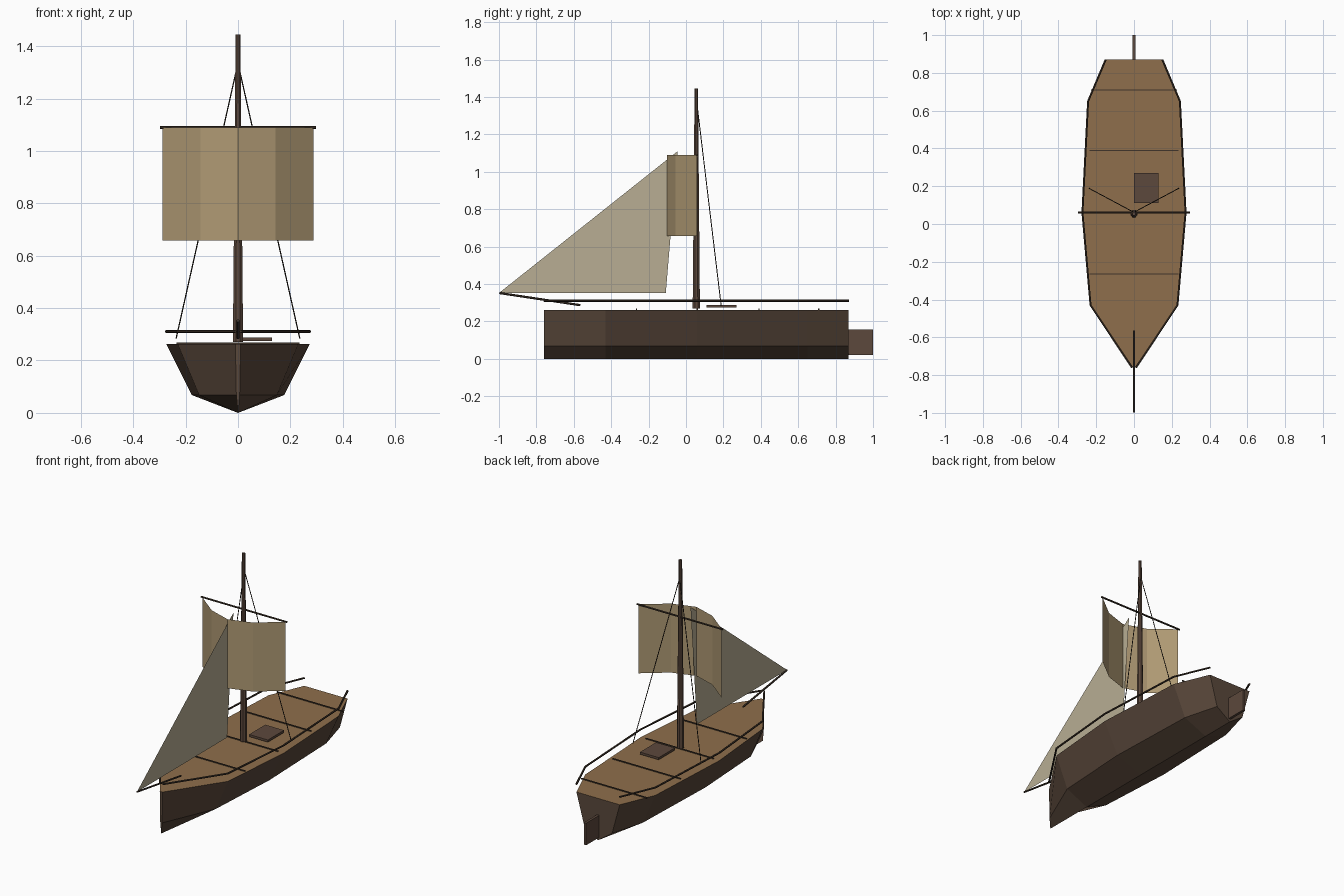
import bpy, bmesh, math
from mathutils import Vector

if "Cube" in bpy.data.objects:
    bpy.data.objects.remove(bpy.data.objects["Cube"])


def material(name, hex_code):
    def lin(c):
        return c / 12.92 if c <= 0.04045 else ((c + 0.055) / 1.055) ** 2.4
    m = bpy.data.materials.new(name)
    rgb = [lin(int(hex_code[i:i + 2], 16) / 255) for i in (0, 2, 4)]
    m.diffuse_color = (*rgb, 1)
    m.use_nodes = True
    m.node_tree.nodes["Principled BSDF"].inputs["Base Color"].default_value = m.diffuse_color
    return m


HULL = material("hull wood", "5A483B")
DECK = material("deck wood", "8F6F4C")
SPAR = material("spar wood", "5C483C")
DARK = material("dark trim", "40342A")
ROPE = material("rope", "2A241E")
CANVAS = material("square sail canvas", "B09A74")
PALE = material("pale canvas", "B8AE94")


def finish(name, bm, *mats):
    me = bpy.data.meshes.new(name)
    bm.to_mesh(me)
    bm.free()
    for m in mats:
        me.materials.append(m)
    ob = bpy.data.objects.new(name, me)
    bpy.context.collection.objects.link(ob)
    return ob


def rod(name, pts, r0, r1, mat, sides=6):
    """Faceted rod running through a list of points."""
    bm = bmesh.new()
    pts = [Vector(p) for p in pts]
    rings = []
    for i, p in enumerate(pts):
        d = (pts[min(i + 1, len(pts) - 1)] - pts[max(i - 1, 0)]).normalized()
        side = d.cross(Vector((0, 0, 1)))
        side = side.normalized() if side.length > 0.01 else Vector((1, 0, 0))
        up = side.cross(d).normalized()
        r = r0 + (r1 - r0) * i / (len(pts) - 1)
        angles = [2 * math.pi * (k + 0.5) / sides for k in range(sides)]
        rings.append([bm.verts.new(p + (side * math.cos(a) + up * math.sin(a)) * r)
                      for a in angles])
    for a, b in zip(rings, rings[1:]):
        for k in range(sides):
            n = (k + 1) % sides
            bm.faces.new((a[k], a[n], b[n], b[k]))
    bm.faces.new(rings[0])
    bm.faces.new(rings[-1])
    bmesh.ops.recalc_face_normals(bm, faces=bm.faces)
    return finish(name, bm, mat)


def box(name, lo, hi, mat):
    bm = bmesh.new()
    bmesh.ops.create_cube(bm, size=1)
    for v in bm.verts:
        v.co = [(a + b) / 2 + c * (b - a) for a, b, c in zip(lo, hi, v.co)]
    return finish(name, bm, mat)


# Hull: half widths along the length, lofted through a V-bottomed section
stations = [(-0.76, 0.01), (-0.43, 0.23), (0.06, 0.273), (0.65, 0.243), (0.87, 0.15)]
TOP, CHINE = 0.262, 0.068
bm = bmesh.new()
rings = []
for y, w in stations:
    section = [(-w, TOP), (-w * 0.645, CHINE), (0, 0), (w * 0.645, CHINE), (w, TOP)]
    rings.append([bm.verts.new((x, y, z)) for x, z in section])
for a, b in zip(rings, rings[1:]):
    for k in range(5):
        n = (k + 1) % 5
        bm.faces.new((a[k], a[n], b[n], b[k]))
bm.faces.new(rings[0])
bm.faces.new(rings[-1])
bmesh.ops.recalc_face_normals(bm, faces=bm.faces)
for f in bm.faces:
    f.material_index = 1 if f.normal.z > 0.9 else 0
finish("hull", bm, HULL, DECK)

# Deck seams, hatch and rudder
for i, y in enumerate((-0.265, 0.06, 0.39, 0.71)):
    w = 0.235 if y < 0.7 else 0.228
    box(f"deck_seam_{i}", (-w, y - 0.003, 0.261), (w, y + 0.003, 0.268), DARK)
box("hatch", (0, 0.11, 0.274), (0.13, 0.27, 0.288), SPAR)
box("rudder", (-0.008, 0.862, 0.02), (0.008, 1.0, 0.158), SPAR)

# Rails following the deck edge
for s, label in ((-1, "left"), (1, "right")):
    rod(f"rail_{label}", [(s * w, y, 0.311) for y, w in stations], 0.006, 0.006, DARK)
    rod(f"shroud_{label}", [(0, 0.062, 1.335), (s * 0.236, 0.188, 0.284)],
        0.0025, 0.0025, ROPE, 5)

# Mast, yard and bowsprit
rod("mast", [(0, 0.055, 0.27), (0, 0.055, 1.445)], 0.021, 0.01, SPAR, 8)
rod("yard", [(-0.297, 0.06, 1.09), (0.297, 0.06, 1.09)], 0.006, 0.006, DARK)
rod("bowsprit", [(0, -0.998, 0.352), (0, -0.565, 0.287)], 0.006, 0.006, DARK)

# Square sail bellying forward in four flat panels
bm = bmesh.new()
cols = []
for i in range(5):
    t = i / 4
    x, y = -0.288 + 0.576 * t, 0.058 - 0.16 * math.sin(math.pi * t)
    cols.append([bm.verts.new((x, y, z)) for z in (0.658, 1.09)])
for a, b in zip(cols, cols[1:]):
    bm.faces.new((a[0], b[0], b[1], a[1]))
finish("square_sail", bm, CANVAS)

# Triangular foresail on the centre line
bm = bmesh.new()
bm.faces.new([bm.verts.new((0, y, z))
              for y, z in ((-1.0, 0.352), (-0.108, 0.352), (-0.045, 1.11))])
finish("foresail", bm, PALE)
